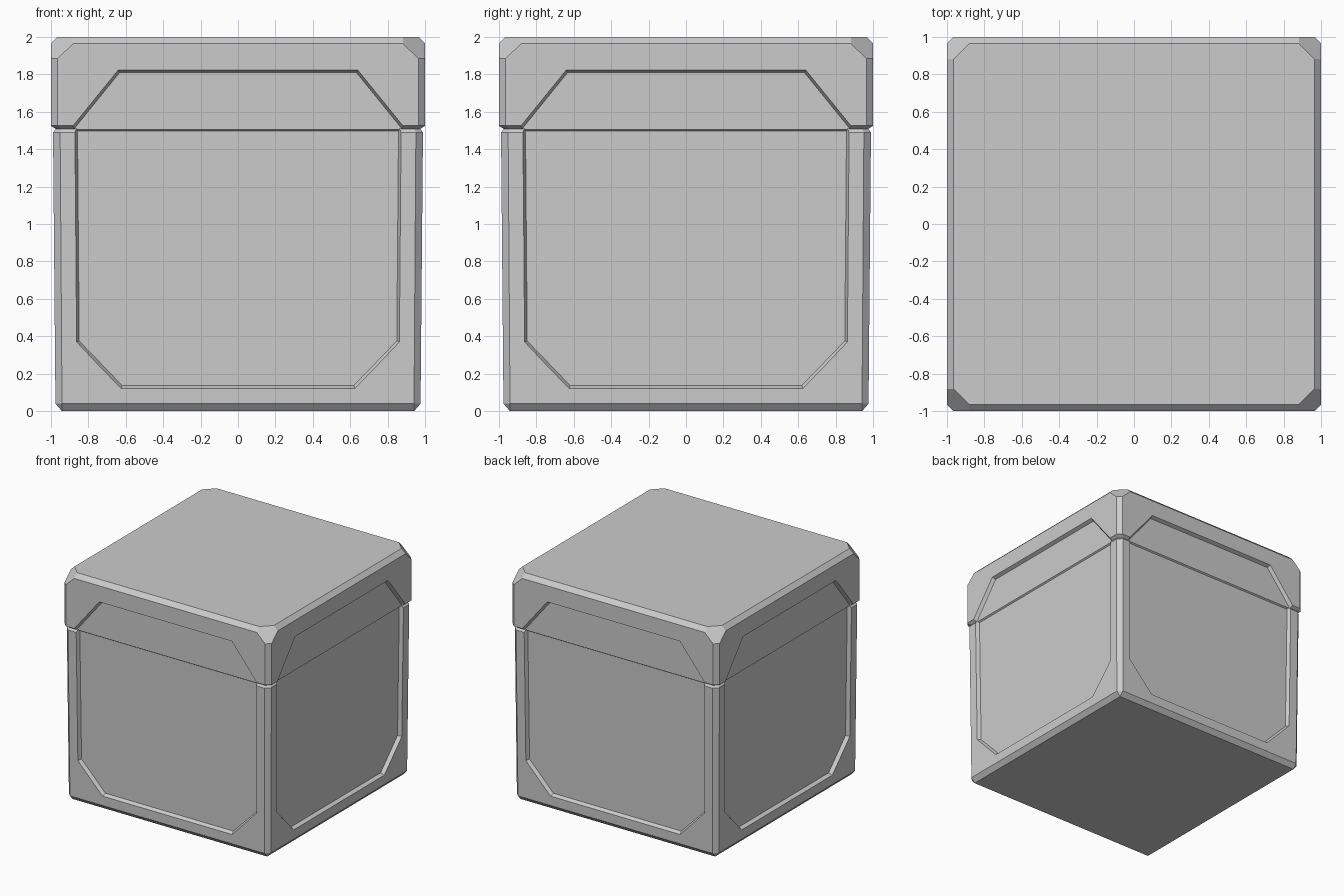
import bpy, bmesh, math
from mathutils import Matrix

if "Cube" in bpy.data.objects:
    bpy.data.objects.remove(bpy.data.objects["Cube"])

grey = bpy.data.materials.new("light grey")
grey.diffuse_color = (0.6, 0.6, 0.6, 1)
grey.use_nodes = True
grey.node_tree.nodes["Principled BSDF"].inputs["Base Color"].default_value = grey.diffuse_color


def hull(name, points):
    """Convex solid around the points, with flat faces merged."""
    bm = bmesh.new()
    for p in points:
        bm.verts.new(p)
    bmesh.ops.convex_hull(bm, input=bm.verts[:])
    bmesh.ops.dissolve_limit(bm, angle_limit=math.radians(0.3),
                             verts=bm.verts[:], edges=bm.edges[:])
    bmesh.ops.recalc_face_normals(bm, faces=bm.faces[:])
    mesh = bpy.data.meshes.new(name)
    bm.to_mesh(mesh)
    bm.free()
    mesh.materials.append(grey)
    obj = bpy.data.objects.new(name, mesh)
    bpy.context.collection.objects.link(obj)
    return obj


def corners(*xyz):
    """Repeat points at all four corners, mirrored about the diagonal too."""
    return [(sx * a, sy * b, z) for x, y, z in xyz
            for a, b in {(x, y), (y, x)} for sx in (-1, 1) for sy in (-1, 1)]


def recess_sides(obj, outer, inner, surface, depth):
    """Cut a sloped-wall panel into all four sides; outlines are half (x, z)."""
    pts = []
    for (xo, zo), (xi, zi) in zip(outer, inner):
        xf, zf = 2 * xo - xi, 2 * zo - zi
        for s in (-1, 1):
            pts.append((s * xi, -surface(zi) + depth, zi))
            pts.append((s * xf, -surface(zf) - depth, zf))
    for i in range(4):
        cutter = hull("panel_cutter", pts)
        cutter.hide_render = True
        cutter.data.transform(Matrix.Rotation(i * math.pi / 2, 4, 'Z'))
        mod = obj.modifiers.new("panel", 'BOOLEAN')
        mod.operation = 'DIFFERENCE'
        mod.solver = 'EXACT'
        mod.object = cutter
        bpy.context.view_layer.objects.active = obj
        bpy.ops.object.modifier_apply(modifier=mod.name)
        bpy.data.objects.remove(cutter)


# Crate body: slightly tapered box with chamfered edges
body = hull("crate_body", corners((0.94, 0.94, 0), (0.975, 0.94, 0.04),
                                  (0.988, 0.95, 1.49), (0.972, 0.94, 1.51)))
# Side panels of the body, clipped at the lower corners
recess_sides(body,
             [(0.872, 1.6), (0.862, 0.37), (0.625, 0.122)],
             [(0.858, 1.6), (0.848, 0.375), (0.618, 0.137)],
             lambda z: 0.975 + 0.013 * (z - 0.04) / 1.45, 0.031)

# Lid: wider slab with chamfered edges, cut top corners and a sloped underside
lid = hull("lid", corners((0.88, 0.963, 2), (0.88, 1, 1.963), (0.963, 1, 1.885),
                          (0.963, 1, 1.525), (0.93, 0.955, 1.495)))
# Side panels of the lid, open at the bottom
recess_sides(lid,
             [(0.64, 1.822), (0.885, 1.52), (0.885, 1.4)],
             [(0.633, 1.808), (0.870, 1.515), (0.870, 1.4)],
             lambda z: 1.0, 0.03)
